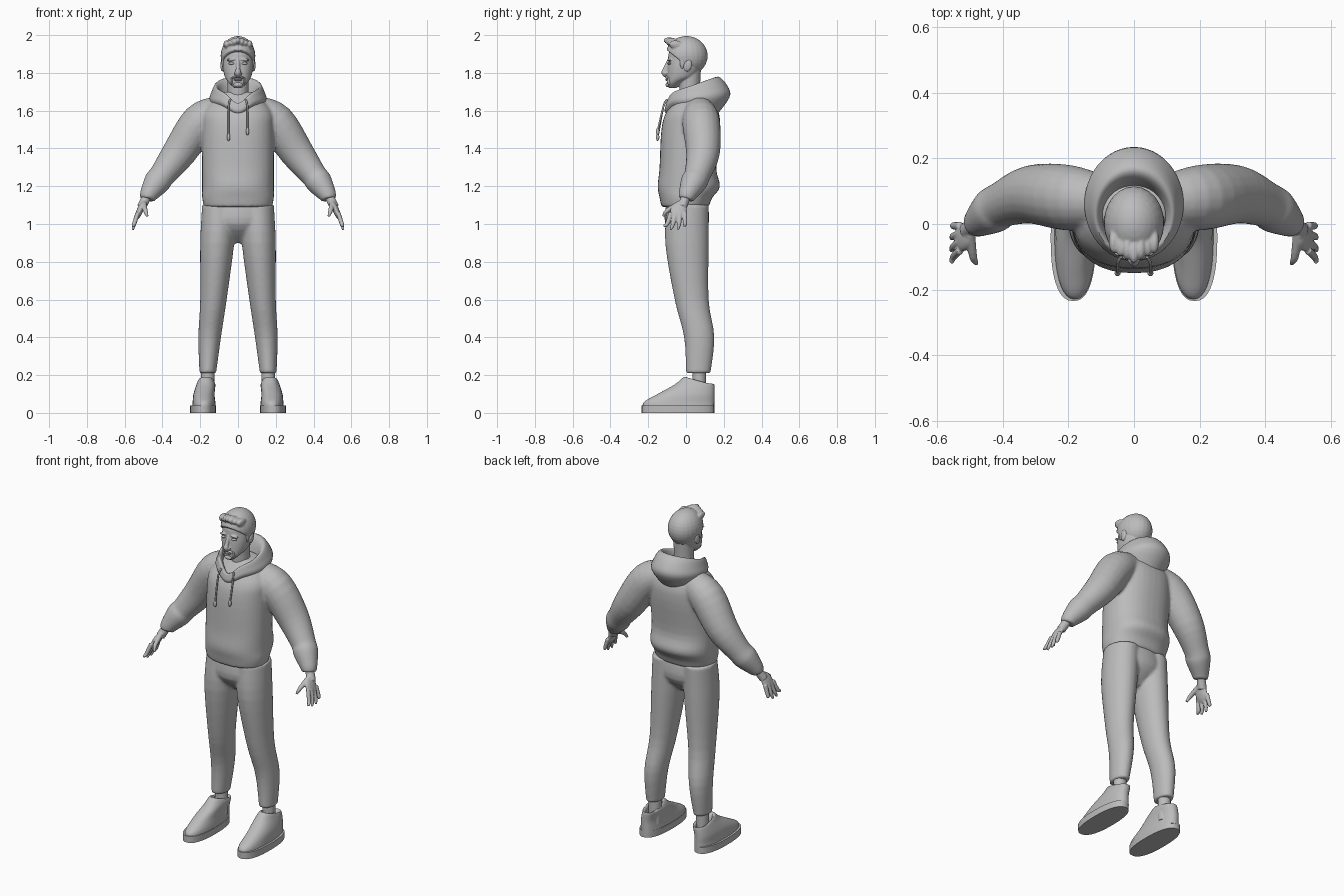
import bpy, bmesh, math
from mathutils import Vector, Matrix

if "Cube" in bpy.data.objects:
    bpy.data.objects.remove(bpy.data.objects["Cube"])

grey = bpy.data.materials.new("plain_grey")
grey.use_nodes = True
grey.diffuse_color = (.5, .5, .5, 1)
grey.node_tree.nodes["Principled BSDF"].inputs["Base Color"].default_value = grey.diffuse_color

SIDES = (1, -1)


def refine(rows, steps):
    """Blend smoothly between neighbouring rows (Catmull-Rom)."""
    smooth_rows = []
    last = len(rows) - 1
    for i in range(last):
        before, start, end, after = (Vector(rows[min(max(k, 0), last)]) for k in range(i - 1, i + 3))
        slope_in, slope_out = (end - before) / 2, (after - start) / 2
        for step in range(steps):
            t = step / steps
            ease = t * t * (3 - 2 * t)
            smooth_rows.append(start.lerp(end, ease) + slope_in * t * (1 - t) ** 2 - slope_out * t * t * (1 - t))
    return smooth_rows + [Vector(rows[last])]


def skin(bm, rings):
    """Join rings of points into a capped skin."""
    loops = [[bm.verts.new(point) for point in ring] for ring in rings]
    faces = [bm.faces.new(loops[0]), bm.faces.new(loops[-1])]
    for lower, upper in zip(loops, loops[1:]):
        for j in range(len(lower)):
            faces.append(bm.faces.new((lower[j - 1], lower[j], upper[j], upper[j - 1])))
    bmesh.ops.recalc_face_normals(bm, faces=faces)


def oval(z, wide, front, back, x=0, rise=0):
    """Level or tilted oval; rise lifts its back edge."""
    return (x, wide, (front + back) / 2, (back - front) / 2, z + rise / 2, rise / 2)


def stack(bm, ovals, side=1, power=2, steps=4, dip=0, count=36):
    """Skin a stack of ovals; dip lowers the middle of the front."""
    rings = []
    for x, wide, middle, depth, z, tilt in refine(ovals, steps):
        ring = []
        for j in range(count):
            angle = math.tau * j / count
            across, along = (math.copysign(abs(v) ** (2 / power), v) for v in (math.sin(angle), math.cos(angle)))
            notch = dip * max(0, -along) ** 10
            ring.append((side * (x + wide * across), middle + depth * along, z + tilt * along - notch))
        rings.append(ring)
    skin(bm, rings)


def tube(bm, path, side=1, steps=4, count=20):
    """Sweep a circle along rows of x, y, z, radius."""
    rows = refine(path, steps)
    points = [row.xyz for row in rows]
    rings = []
    for i, row in enumerate(rows):
        ahead = (points[min(i + 1, len(points) - 1)] - points[max(i - 1, 0)]).normalized()
        across = Vector((0, 1, 0)).cross(ahead).normalized()
        deep = ahead.cross(across)
        ring = []
        for j in range(count):
            angle = math.tau * j / count
            point = points[i] + row.w * (across * math.cos(angle) + deep * math.sin(angle))
            ring.append((side * point.x, point.y, point.z))
        rings.append(ring)
    skin(bm, rings)


def blob(bm, centre, size, tilt=0, turn=0):
    """Add an ellipsoid."""
    place = Matrix.Translation(centre) @ Matrix.Rotation(turn, 4, "Y") @ Matrix.Rotation(tilt, 4, "X")
    bmesh.ops.create_uvsphere(bm, u_segments=24, v_segments=16, radius=1,
                              matrix=place @ Matrix.Diagonal((*size, 1)))


def finish(name, bm, voxel=0, smooth=3):
    """Turn the mesh into a smooth object, fused if a voxel size is given."""
    mesh = bpy.data.meshes.new(name)
    bm.to_mesh(mesh)
    bm.free()
    mesh.materials.append(grey)
    ob = bpy.data.objects.new(name, mesh)
    bpy.context.collection.objects.link(ob)
    bpy.ops.object.select_all(action="DESELECT")
    ob.select_set(True)
    bpy.context.view_layer.objects.active = ob
    bpy.ops.object.shade_smooth_by_angle(angle=math.radians(50))
    if voxel:
        fuse = ob.modifiers.new("fuse", "REMESH")
        fuse.mode, fuse.voxel_size, fuse.use_smooth_shade = "VOXEL", voxel, True
        relax = ob.modifiers.new("relax", "SMOOTH")
        relax.iterations = smooth


# Hoodie body and gathered sleeves
hoodie = bmesh.new()
stack(hoodie, [oval(z=1.09, wide=.18, front=-.13, back=.12), oval(z=1.14, wide=.19, front=-.14, back=.14),
               oval(z=1.2, wide=.19, front=-.15, back=.18), oval(z=1.3, wide=.19, front=-.14, back=.16),
               oval(z=1.5, wide=.19, front=-.13, back=.18), oval(z=1.6, wide=.18, front=-.1, back=.17),
               oval(z=1.7, wide=.09, front=-.02, back=.11)], power=2.3)
for side in SIDES:
    tube(hoodie, [(.1, .07, 1.6, .08), (.2, .08, 1.54, .1), (.31, .09, 1.38, .09), (.4, .06, 1.26, .07),
                  (.43, .04, 1.22, .07), (.47, .01, 1.16, .05), (.48, 0, 1.13, .04)], side)
finish("hoodie", hoodie, voxel=.009)

# Draped hood with an open collar
hood = bmesh.new()
stack(hood, [oval(z=1.61, wide=.11, front=-.07, back=.15, rise=-.05),
             oval(z=1.64, wide=.15, front=-.11, back=.23, rise=.03),
             oval(z=1.67, wide=.14, front=-.11, back=.22, rise=.06),
             oval(z=1.69, wide=.12, front=-.1, back=.17, rise=.09),
             oval(z=1.67, wide=.1, front=-.08, back=.13, rise=.07),
             oval(z=1.6, wide=.08, front=-.05, back=.1)], dip=.05, count=48)
finish("hood", hood)

# Drawstrings with end knots
strings = bmesh.new()
for side, low in zip(SIDES, (1.49, 1.46)):
    tube(strings, [(.04, -.1, 1.66, .005), (.05, -.12, 1.62, .005), (.05, -.15, low, .005)], side)
    blob(strings, centre=(side * .05, -.15, low), size=(.009, .009, .02))
finish("drawstrings", strings)

# Trousers
trousers = bmesh.new()
stack(trousers, [oval(z=1.13, wide=.17, front=-.1, back=.11), oval(z=1, wide=.18, front=-.11, back=.12),
                 oval(z=.9, wide=.03, front=-.02, back=.04)])
for side in SIDES:
    stack(trousers, [oval(z=1.1, wide=.09, front=-.1, back=.12, x=.1),
                     oval(z=.9, wide=.09, front=-.11, back=.12, x=.11),
                     oval(z=.6, wide=.07, front=-.06, back=.12, x=.13),
                     oval(z=.4, wide=.06, front=-.01, back=.15, x=.15),
                     oval(z=.21, wide=.044, front=0, back=.13, x=.16)], side)
finish("trousers", trousers, voxel=.009)

# Ankles, shoe uppers with tongues, and soles
ankles, uppers, soles = bmesh.new(), bmesh.new(), bmesh.new()
for side in SIDES:
    tube(ankles, [(.16, .07, .07, .036), (.16, .07, .24, .036)], side)
    stack(uppers, [oval(z=.03, wide=.063, front=-.23, back=.15, x=.18),
                   oval(z=.06, wide=.06, front=-.22, back=.15, x=.18),
                   oval(z=.1, wide=.056, front=-.15, back=.15, x=.18),
                   oval(z=.15, wide=.05, front=-.06, back=.15, x=.17),
                   oval(z=.19, wide=.04, front=-.01, back=.14, x=.17, rise=-.04),
                   oval(z=.17, wide=.03, front=.01, back=.13, x=.17, rise=-.03),
                   oval(z=.11, wide=.03, front=.02, back=.12, x=.17)], side, power=2.3)
    blob(uppers, centre=(side * .17, .01, .16), size=(.03, .012, .03), tilt=.3)
    stack(soles, [oval(z=z, wide=.069, front=-.235, back=.15, x=.185) for z in (0, .04)], side,
          power=2.4, steps=1)
finish("ankles", ankles)
finish("shoe_uppers", uppers)
finish("shoe_soles", soles)

# Hands: wrist, palm, thumb and four fanned fingers
hands = bmesh.new()
for side in SIDES:
    tube(hands, [(.47, .01, 1.17, .025), (.51, -.02, 1.09, .025)], side)
    blob(hands, centre=(side * .52, -.04, 1.07), size=(.017, .043, .055), tilt=-.3, turn=-.4 * side)
    tube(hands, [(.5, -.03, 1.11, .016), (.49, -.1, 1.07, .012), (.48, -.12, 1.04, .007)], side)
    for i in range(4):
        root, tip, low = .025 * i - .08, .038 * i - .12, .96 + .02 * abs(i - 1.5)
        tube(hands, [(.53, root, 1.06, .012), (.55, (root + tip) / 2, 1, .011), (.557, tip, low, .006)], side)
finish("hands", hands, voxel=.004, smooth=2)

# Neck, skull, jaw, nose, ears and brows
head = bmesh.new()
tube(head, [(0, .03, 1.6, .06), (0, .02, 1.7, .055), (0, .02, 1.83, .06)])
blob(head, centre=(0, .005, 1.88), size=(.083, .1, .095))
stack(head, [oval(z=1.72, wide=.02, front=-.09, back=-.05), oval(z=1.74, wide=.05, front=-.1, back=0, rise=.02),
             oval(z=1.78, wide=.07, front=-.1, back=.05), oval(z=1.83, wide=.08, front=-.097, back=.08),
             oval(z=1.88, wide=.08, front=-.09, back=.09)], power=2.2)
tube(head, [(0, -.09, 1.87, .008), (0, -.11, 1.82, .012), (0, -.115, 1.8, .015), (0, -.1, 1.78, .01)])
for side in SIDES:
    blob(head, centre=(side * .013, -.106, 1.797), size=(.009, .01, .008))
    blob(head, centre=(side * .084, .01, 1.84), size=(.009, .02, .033), tilt=-.2)
    blob(head, centre=(side * .036, -.088, 1.87), size=(.026, .012, .007), turn=side * .1)
finish("head", head, voxel=.004)

# Eyes, lips, moustache and beard
eyes, lips, beard = bmesh.new(), bmesh.new(), bmesh.new()
blob(beard, centre=(0, -.095, 1.737), size=(.024, .013, .013))
for side in SIDES:
    blob(eyes, centre=(side * .035, -.087, 1.85), size=(.016, .01, .007))
    blob(lips, centre=(0, -.1, 1.765 + side * .003), size=(.022, .01, .005))
    blob(beard, centre=(side * .016, -.1, 1.778), size=(.02, .01, .006), turn=side * .3)
    blob(beard, centre=(side * .034, -.09, 1.757), size=(.006, .01, .02))
finish("eyes", eyes)
finish("lips", lips)
finish("beard_and_moustache", beard)

# Short hair: a cap cut along the hairline, with a swept front
hair = bmesh.new()
blob(hair, centre=(0, .003, 1.89), size=(.092, .112, .105))
cut = bmesh.ops.bisect_plane(hair, geom=hair.verts[:] + hair.edges[:] + hair.faces[:],
                             plane_co=(0, -.1, 1.92), plane_no=(0, .8, 1), clear_inner=True)
bmesh.ops.edgeloop_fill(hair, edges=[part for part in cut["geom_cut"] if isinstance(part, bmesh.types.BMEdge)])
for i in range(-3, 4):
    x = i * .02
    blob(hair, centre=(x, abs(x) / 2 - .08, 1.967 - abs(x) / 3), size=(.016, .04, .02 + .004 * (i % 2)),
         tilt=-.2, turn=x * 4)
for side in SIDES:
    blob(hair, centre=(side * .079, -.02, 1.86), size=(.008, .014, .04))
finish("hair", hair, voxel=.005, smooth=2)
